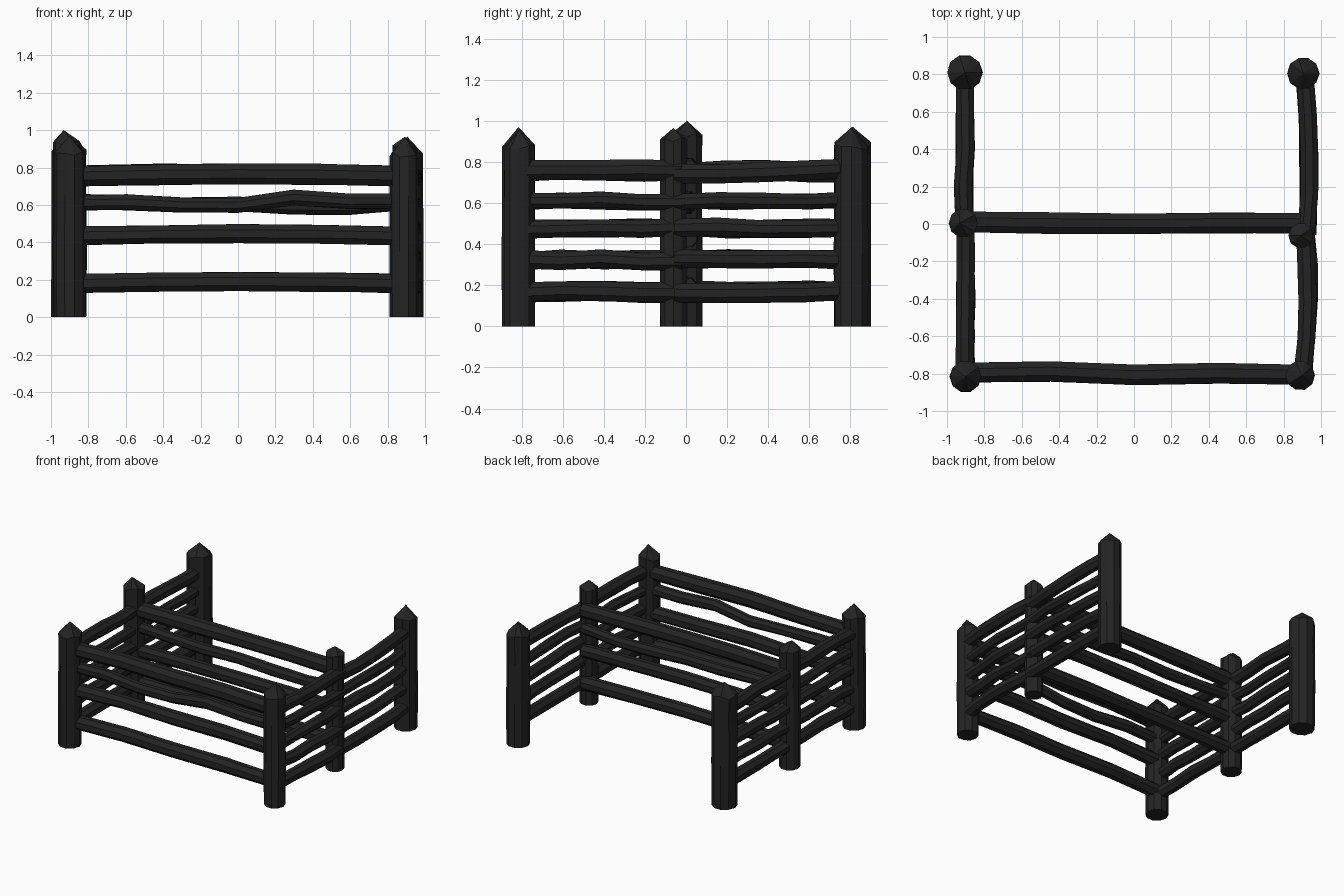
import bpy, math, random
from mathutils import Vector

if "Cube" in bpy.data.objects:
    bpy.data.objects.remove(bpy.data.objects["Cube"])

random.seed(4)
mat = bpy.data.materials.new("charred wood")
mat.diffuse_color = (0.017, 0.017, 0.017, 1)
mat.use_nodes = True
mat.node_tree.nodes["Principled BSDF"].inputs["Base Color"].default_value = mat.diffuse_color


def loft(name, rings, tip=None):
    """Skin a list of vertex rings, capping the ends or closing with a point."""
    n = len(rings[0])
    verts = [v for ring in rings for v in ring]
    faces = [tuple(reversed(range(n)))]
    for k in range(len(rings) - 1):
        for i in range(n):
            j = (i + 1) % n
            faces.append((k * n + i, k * n + j, (k + 1) * n + j, (k + 1) * n + i))
    last = (len(rings) - 1) * n
    if tip:
        verts.append(tip)
        for i in range(n):
            faces.append((last + i, last + (i + 1) % n, len(verts) - 1))
    else:
        faces.append(tuple(last + i for i in range(n)))
    me = bpy.data.meshes.new(name)
    me.from_pydata([tuple(v) for v in verts], [], faces)
    me.materials.append(mat)
    me.update()
    ob = bpy.data.objects.new(name, me)
    bpy.context.collection.objects.link(ob)
    return ob


def post(name, x, y, r, shoulder, top, tip_dx=0.0):
    """Rough-hewn upright log with a pointed top."""
    n = 10
    rings = []
    for z, s in ((0, 0.98), (0.35, 1.0), (0.65, 0.97), (shoulder, 0.98)):
        ring = []
        for i in range(n):
            a = 2 * math.pi * i / n
            rr = r * s * random.uniform(0.97, 1.0)
            dz = random.uniform(-0.015, 0.015) if z == shoulder else 0
            ring.append(Vector((x + rr * math.cos(a), y + rr * math.sin(a), z + dz)))
        rings.append(ring)
    loft(name, rings, Vector((x + tip_dx, y, top)))


def rail(name, p0, p1, r, up=(0, 0, 0, 0, 0), side=(0, 0, 0, 0, 0)):
    """Slightly crooked horizontal log; up/side bend it along its length."""
    p0, p1 = Vector(p0), Vector(p1)
    d = (p1 - p0).normalized()
    u = Vector((0, 0, 1))
    s = u.cross(d)
    n, m = 8, len(up)
    rings = []
    for k in range(m):
        c = p0.lerp(p1, k / (m - 1)) + u * up[k] + s * side[min(k, len(side) - 1)]
        rk = r * random.uniform(0.96, 1.03)
        rings.append([c + (s * math.cos(a) + u * math.sin(a)) * rk * random.uniform(0.95, 1.03)
                      for a in (2 * math.pi * (i + 0.5) / n for i in range(n))])
    loft(name, rings)


# Six pointed posts
post("front_left_post", -0.90, -0.815, 0.087, 0.88, 0.97)
post("front_right_post", 0.888, -0.81, 0.081, 0.87, 0.96, 0.01)
post("middle_left_post", -0.912, 0.005, 0.08, 0.93, 1.0, -0.02)
post("middle_right_post", 0.893, -0.062, 0.069, 0.91, 0.965)
post("back_left_post", -0.904, 0.81, 0.097, 0.885, 0.972)
post("back_right_post", 0.905, 0.805, 0.088, 0.87, 0.965)

# Front row and middle row of long rails
wave_front = (0, 0.005, -0.01, -0.012, 0.03, 0.01, 0.01)
wave_middle = (0.01, 0.0, -0.01, -0.005, -0.02, -0.025, 0.0)
bow = (-0.006, 0.003, 0.006, 0.003, -0.006)
for row, y, yr, wave in (("front", -0.795, -0.805, wave_front),
                         ("middle", 0.01, 0.005, wave_middle)):
    for i, (z, r) in enumerate(((0.185, 0.055), (0.44, 0.054), (0.61, 0.044), (0.76, 0.06))):
        rail(f"{row}_rail_{i + 1}", (-0.89, y, z), (0.89, yr, z), r,
             wave if i == 2 else bow,
             (0, 0.01, -0.008, 0.005, 0) if row == "front" else (0, -0.004, -0.006, 0, 0))

# Side rails, two bays on each side
levels = ((0.168, 0.052), (0.323, 0.048), (0.477, 0.047), (0.61, 0.041), (0.755, 0.053))
bays = (("left_front", (-0.9, -0.81), (-0.9, 0.0), 0.0),
        ("left_back", (-0.91, 0.0), (-0.9, 0.81), 0.0),
        ("right_front", (0.905, -0.81), (0.92, -0.02), -0.018),
        ("right_back", (0.925, -0.06), (0.91, 0.80), -0.018))
for name, a, b, bulge in bays:
    for i, (z, r) in enumerate(levels):
        bend = [random.uniform(-0.008, 0.008) for _ in range(5)]
        if name == "right_back" and i == 4:
            bend = [-0.012, -0.012, -0.006, 0.004, 0.015]
        sway = [random.uniform(-0.006, 0.006) + bulge * math.sin(math.pi * k / 4)
                for k in range(5)]
        rail(f"{name}_rail_{i + 1}", (*a, z), (*b, z), r, bend, sway)
